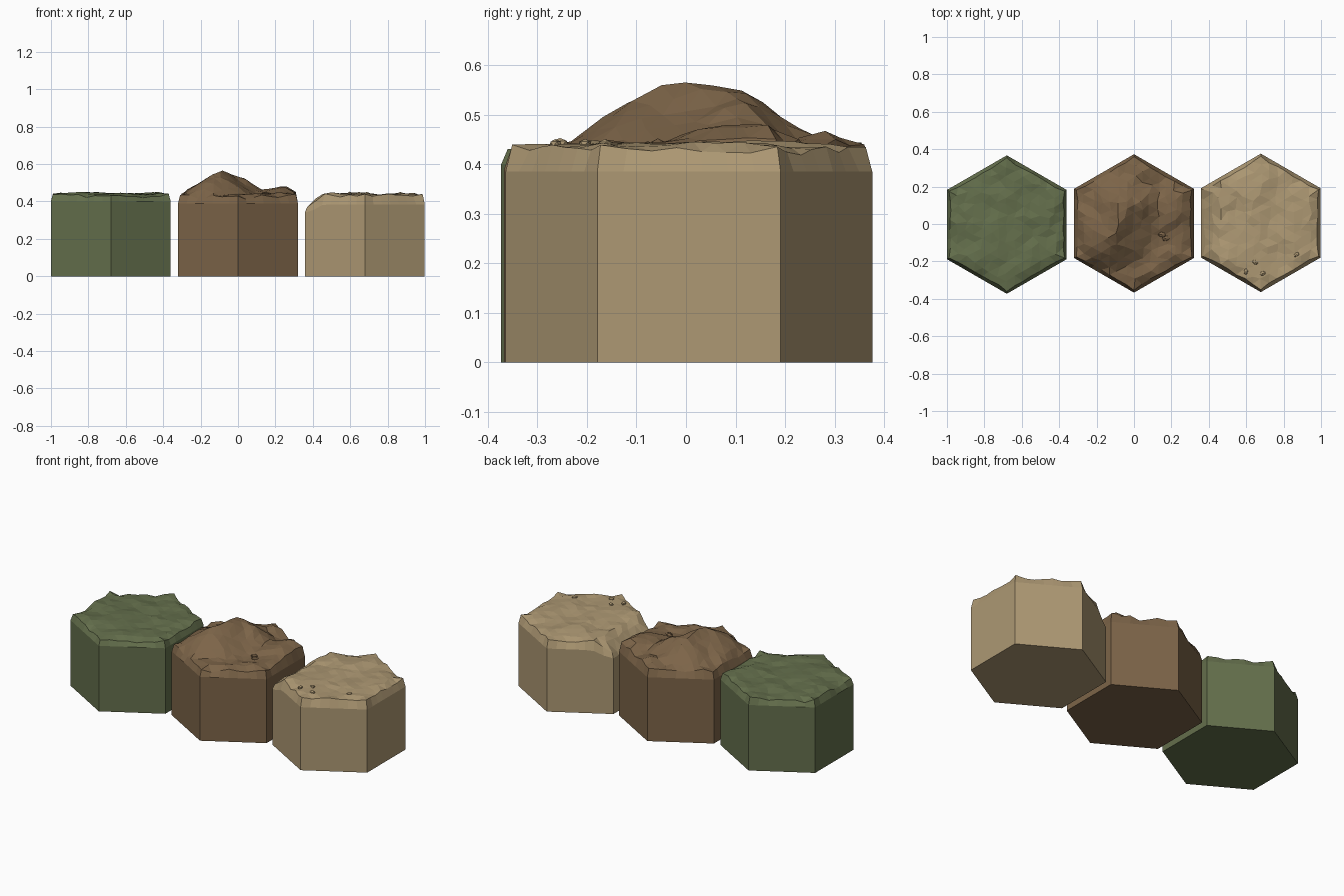
import bpy, bmesh, math, random
from mathutils import Vector, noise

if "Cube" in bpy.data.objects:
    bpy.data.objects.remove(bpy.data.objects["Cube"])

RINGS = 7          # terrain rings inside each tile
R = 0.37           # hexagon corner radius
BOTTOM = 0.0


def srgb(r, g, b):
    def f(c):
        c /= 255
        return c / 12.92 if c <= 0.04045 else ((c + 0.055) / 1.055) ** 2.4
    return (f(r), f(g), f(b), 1)


def material(name, rgb):
    m = bpy.data.materials.new(name)
    m.diffuse_color = srgb(*rgb)
    m.use_nodes = True
    m.node_tree.nodes["Principled BSDF"].inputs["Base Color"].default_value = m.diffuse_color
    return m


def hex_ring(k, radius):
    """6*k points along a hexagon with corners on the y axis."""
    if k == 0:
        return [Vector((0, 0))]
    corner = [Vector((radius * math.sin(i * math.pi / 3), -radius * math.cos(i * math.pi / 3)))
              for i in range(7)]
    return [corner[s].lerp(corner[s + 1], i / k) for s in range(6) for i in range(k)]


def seg_dist(p, a, b):
    a, b = Vector(a), Vector(b)
    t = max(0, min(1, (p - a).dot(b - a) / (b - a).length_squared))
    return (p - a.lerp(b, t)).length


def ridge(p, a, b, height, width):
    return height * max(0, 1 - seg_dist(p, a, b) / width)


# Terrain heights, in tile coordinates
def grass_height(p):
    return 0.439 + 0.014 * noise.noise(Vector((p.x * 9, p.y * 9, 2.3)))


def mountain_height(p):
    z = 0.438 + 0.018 * noise.noise(Vector((p.x * 10, p.y * 10, 5.1)))
    z += max(ridge(p, (-0.11, -0.06), (-0.06, 0.09), 0.125, 0.19),
             ridge(p, (-0.06, 0.09), (0.02, 0.09), 0.10, 0.15),
             ridge(p, (0.20, 0.04), (0.24, 0.14), 0.045, 0.12),
             ridge(p, (0.02, 0.27), (0.08, 0.29), 0.022, 0.08),
             ridge(p, (-0.22, -0.02), (-0.20, 0.05), 0.05, 0.09))
    return z


def sand_height(p):
    z = 0.438 + 0.014 * noise.noise(Vector((p.x * 8, p.y * 8, 8.7)))
    # worn slope along the left side
    return z - 0.07 * max(0, min(1, (-0.23 - p.x) / 0.08))


def tile(name, loc, height, mat, shoulder, seed, drop=0.0):
    rnd = random.Random(seed)
    bm = bmesh.new()
    rings = []
    for k in range(RINGS + 1):
        rim = k == RINGS
        pts = hex_ring(k, R * 0.955 * k / RINGS)
        row = []
        for i, p in enumerate(pts):
            corner = k and i % k == 0
            if rim:
                q = p * (rnd.uniform(0.975, 1.0) if not corner else 1.01)
                z = min(height(q), 0.455) - (0 if corner else rnd.uniform(0, 0.018))
            else:
                q = p + Vector((rnd.uniform(-1, 1), rnd.uniform(-1, 1))) * 0.011
                z = height(q) + rnd.uniform(-0.004, 0.004)
            row.append(bm.verts.new((q.x, q.y, z)))
        rings.append(row)
    # triangulated terrain
    for k in range(1, RINGS + 1):
        a, b = rings[k - 1], rings[k]
        for s in range(6):
            for i in range(k):
                o0, o1 = b[s * k + i], b[(s * k + i + 1) % len(b)]
                n0 = a[(s * (k - 1) + i) % len(a)]
                bm.faces.new((o0, o1, n0))
                if i < k - 1:
                    bm.faces.new((o1, a[(s * (k - 1) + i + 1) % len(a)], n0))
    # chamfered shoulder, walls and underside
    pts = hex_ring(RINGS, R)
    top = [bm.verts.new((p.x, p.y, shoulder - drop * max(0, min(1, (-0.22 - p.x) / 0.08)))) for p in pts]
    low = [bm.verts.new((p.x, p.y, BOTTOM)) for p in pts]
    n = len(pts)
    for i in range(n):
        j = (i + 1) % n
        bm.faces.new((top[i], top[j], rings[-1][j], rings[-1][i]))
        bm.faces.new((low[i], low[j], top[j], top[i]))
    bm.faces.new(low[::-1])
    bmesh.ops.recalc_face_normals(bm, faces=bm.faces)
    me = bpy.data.meshes.new(name)
    bm.to_mesh(me)
    bm.free()
    me.materials.append(mat)
    ob = bpy.data.objects.new(name, me)
    ob.location = loc
    bpy.context.collection.objects.link(ob)


def pebble(name, loc, x, y, size, height, mat):
    bpy.ops.mesh.primitive_ico_sphere_add(subdivisions=1, radius=size)
    ob = bpy.context.object
    ob.name = name
    ob.location = (loc[0] + x, loc[1] + y, height(Vector((x, y))) + size * 0.1)
    ob.scale = (1.3, 0.9, 0.7)
    ob.rotation_euler.z = x * 20
    ob.data.materials.append(mat)


green = material("moss green", (100, 111, 76))
brown = material("earth brown", (124, 100, 72))
tan = material("sand tan", (173, 152, 115))

left, mid, right = (-0.68, -0.003, 0), (0, 0.003, 0), (0.678, 0.006, 0)
tile("grass_tile", left, grass_height, green, 0.40, 3)
tile("mountain_tile", mid, mountain_height, brown, 0.39, 7)
tile("sand_tile", right, sand_height, tan, 0.385, 11, drop=0.045)

# Small loose stones
for x, y in ((-0.03, -0.21), (-0.08, -0.26), (0.01, -0.27), (0.19, -0.17)):
    pebble("sand_stone", right, x, y, 0.014, sand_height, tan)
for x, y in ((0.15, -0.06), (0.17, -0.08)):
    pebble("mountain_stone", mid, x, y, 0.018, mountain_height, brown)
